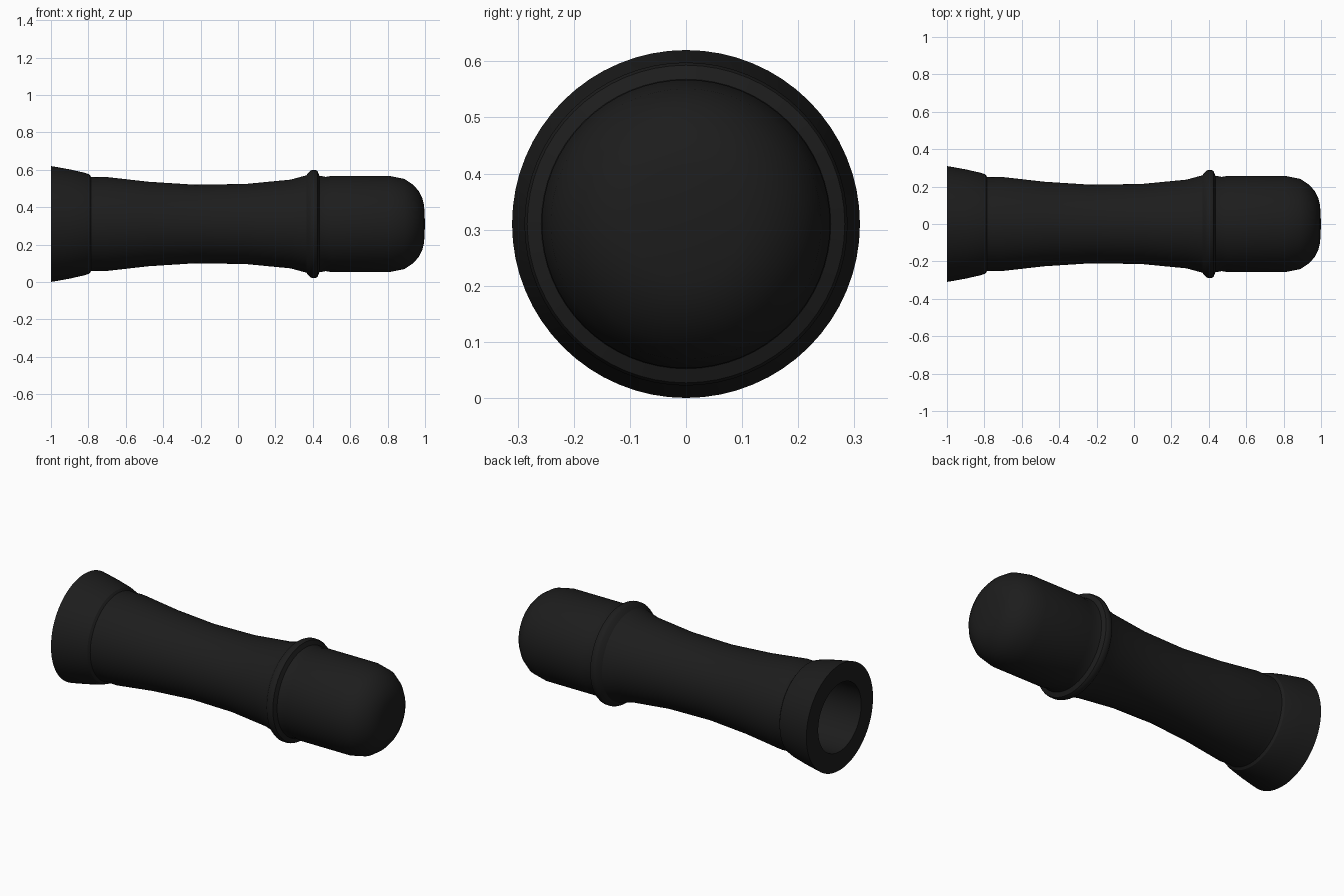
import bpy, bmesh, math
from mathutils import Matrix, Vector

if "Cube" in bpy.data.objects:
    bpy.data.objects.remove(bpy.data.objects["Cube"])

AXIS_Z = 0.31
SEGMENTS = 64

# matte black rubber
black = bpy.data.materials.new("black_rubber")
black.diffuse_color = (0.012, 0.012, 0.012, 1)
black.use_nodes = True
black.node_tree.nodes["Principled BSDF"].inputs["Base Color"].default_value = black.diffuse_color


def lathe(name, profile):
    """Spin an (x, radius) profile around the long axis."""
    bm = bmesh.new()
    verts = [bm.verts.new((x, 0, r)) for x, r in profile]
    edges = [bm.edges.new(pair) for pair in zip(verts, verts[1:])]
    bmesh.ops.spin(bm, geom=verts + edges, cent=(0, 0, 0), axis=(1, 0, 0),
                   angle=math.tau, steps=SEGMENTS, use_duplicate=False)
    bmesh.ops.remove_doubles(bm, verts=bm.verts, dist=1e-4)
    bmesh.ops.recalc_face_normals(bm, faces=bm.faces)
    bmesh.ops.translate(bm, verts=bm.verts, vec=(0, 0, AXIS_Z))
    mesh = bpy.data.meshes.new(name)
    bm.to_mesh(mesh)
    bm.free()
    mesh.materials.append(black)
    obj = bpy.data.objects.new(name, mesh)
    bpy.context.collection.objects.link(obj)
    bpy.ops.object.select_all(action='DESELECT')
    obj.select_set(True)
    bpy.context.view_layer.objects.active = obj
    bpy.ops.object.shade_smooth_by_angle(angle=math.radians(32))
    return obj


# profile pieces, from the blind bore out over the flare to the domed end
bore = [(0.8, 0), (0.8, 0.2), (-1, 0.2)]
flare = [(-1, 0.31), (-0.9, 0.292), (-0.82, 0.274), (-0.795, 0.265), (-0.785, 0.252)]
waist = [(-0.76, 0.25), (-0.71, 0.252), (-0.48, 0.226), (-0.23, 0.21),
         (0.04, 0.214), (0.28, 0.237), (0.365, 0.26)]
ring = [(0.385, 0.283), (0.395, 0.288), (0.415, 0.288), (0.425, 0.283), (0.435, 0.258)]
dome = [(0.47, 0.252), (0.5, 0.257), (0.81, 0.257), (0.89, 0.241), (0.935, 0.211),
        (0.965, 0.178), (0.985, 0.14), (0.995, 0.1), (1, 0)]

lathe("handle_grip", bore + flare + waist + ring + dome)
